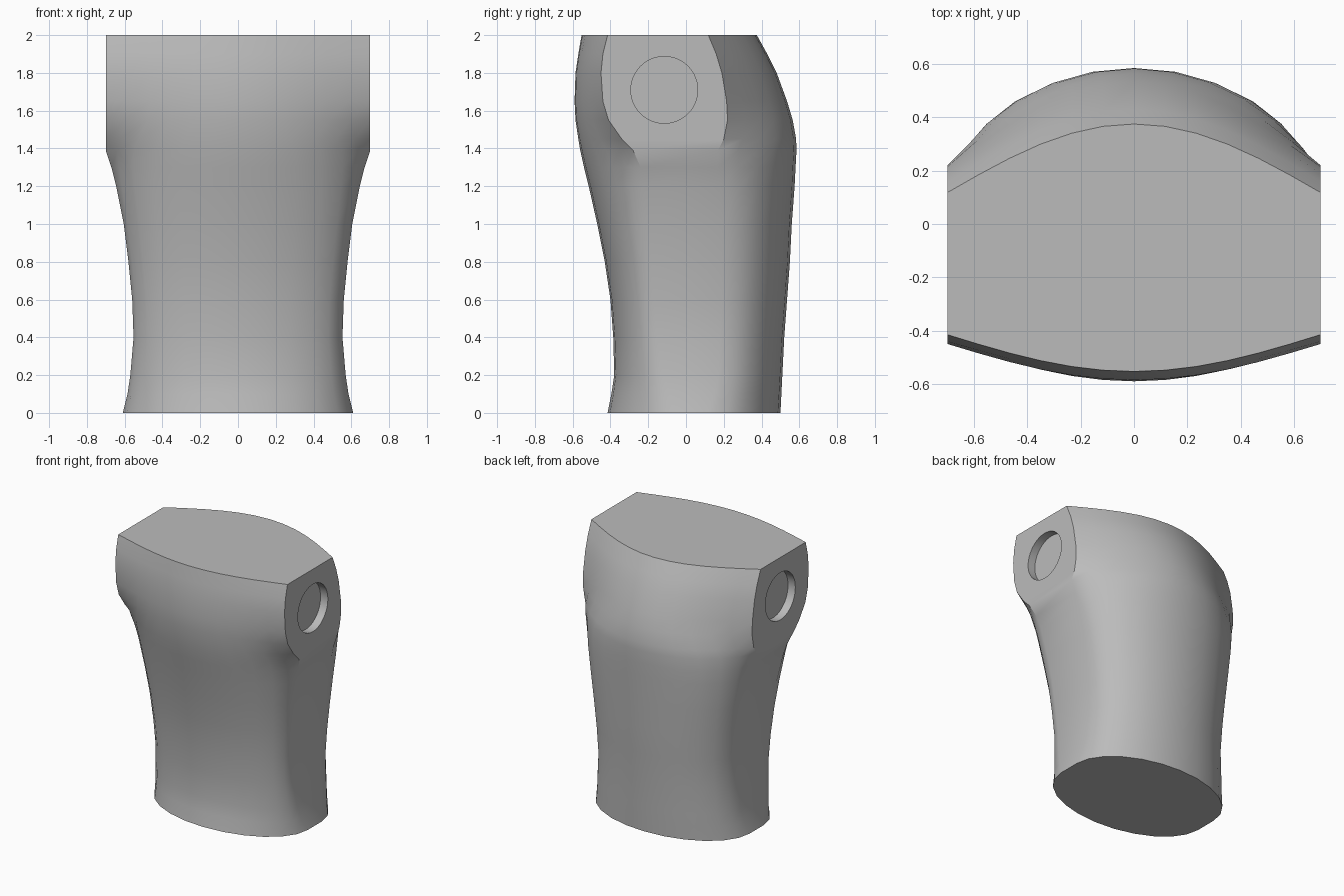
import bpy, bmesh, math
from mathutils import Matrix

# Remove the default cube
cube = bpy.data.objects.get("Cube")
if cube:
    bpy.data.objects.remove(cube, do_unlink=True)

# Single plain grey
grey = bpy.data.materials.new("plain grey")
grey.use_nodes = True
COLOUR = (0.5, 0.5, 0.5, 1)
grey.diffuse_color = COLOUR
grey.node_tree.nodes["Principled BSDF"].inputs["Base Color"].default_value = COLOUR

# Body rings: height, half width, front centre, front side, back side, back centre, roundness
RINGS = [
    (0, .61, -.415, -.05, .12, .5, 1),
    (.1, .585, -.395, -.09, .15, .505, 1),
    (.2, .57, -.38, -.12, .17, .51, 1),
    (.4, .553, -.385, -.15, .18, .52, 1),
    (.6, .56, -.4, -.17, .19, .535, 1),
    (.8, .58, -.43, -.18, .19, .55, 1),
    (1, .605, -.47, -.2, .19, .56, 1),
    (1.2, .645, -.515, -.22, .18, .575, .9),
    (1.3, .67, -.54, -.24, .17, .58, .8),
    (1.39, .7, -.56, -.28, .17, .585, .6),
    (1.45, .7, -.57, -.34, .2, .583, .4),
    (1.55, .7, -.585, -.41, .22, .565, .1),
    (1.65, .7, -.59, -.44, .215, .535, 0),
    (1.8, .7, -.585, -.45, .19, .48, 0),
    (1.9, .7, -.57, -.44, .16, .43, 0),
    (2, .7, -.553, -.415, .118, .375, 0),
]
STEPS = 12


def arc(half, side, centre, blend, z):
    """Left to right arc bulging from the side line to the centre line."""
    points = []
    for i in range(STEPS + 1):
        u = 2 * i / STEPS - 1
        t = u * math.pi / 2
        x = half * (blend * math.sin(t) + (1 - blend) * u)
        points.append((x, side + (centre - side) * math.cos(t), z))
    return points


def make_object(name, bm):
    bmesh.ops.recalc_face_normals(bm, faces=bm.faces)
    mesh = bpy.data.meshes.new(name)
    bm.to_mesh(mesh)
    bm.free()
    mesh.materials.append(grey)
    obj = bpy.data.objects.new(name, mesh)
    bpy.context.collection.objects.link(obj)
    return obj


# Torso loft
bm = bmesh.new()
loops = []
for z, half, front, front_side, back_side, back, blend in RINGS:
    outline = arc(half, front_side, front, blend, z)
    outline += arc(half, back_side, back, blend, z)[::-1]
    loops.append([bm.verts.new(p) for p in outline])
for low, high in zip(loops, loops[1:]):
    count = len(low)
    for i in range(count):
        j = (i + 1) % count
        bm.faces.new((low[i], low[j], high[j], high[i]))
bm.faces.new(loops[0][::-1])
bm.faces.new(loops[-1])
torso = make_object("torso", bm)

# Shoulder sockets, one round recess in each side
bm = bmesh.new()
for side in (-1, 1):
    place = Matrix.Translation((side * .74, -.115, 1.71)) @ Matrix.Rotation(math.pi / 2, 4, "Y")
    bmesh.ops.create_cone(bm, cap_ends=True, segments=48, radius1=.177,
                          radius2=.177, depth=.2, matrix=place)
cutter = make_object("socket_cutter", bm)
cutter.hide_render = True

bpy.ops.object.select_all(action="DESELECT")
torso.select_set(True)
bpy.context.view_layer.objects.active = torso
cut = torso.modifiers.new("sockets", "BOOLEAN")
cut.operation = "DIFFERENCE"
cut.solver = "EXACT"
cut.object = cutter
bpy.ops.object.modifier_apply(modifier=cut.name)
bpy.data.objects.remove(cutter, do_unlink=True)
bpy.ops.object.shade_smooth_by_angle(angle=math.radians(32))
